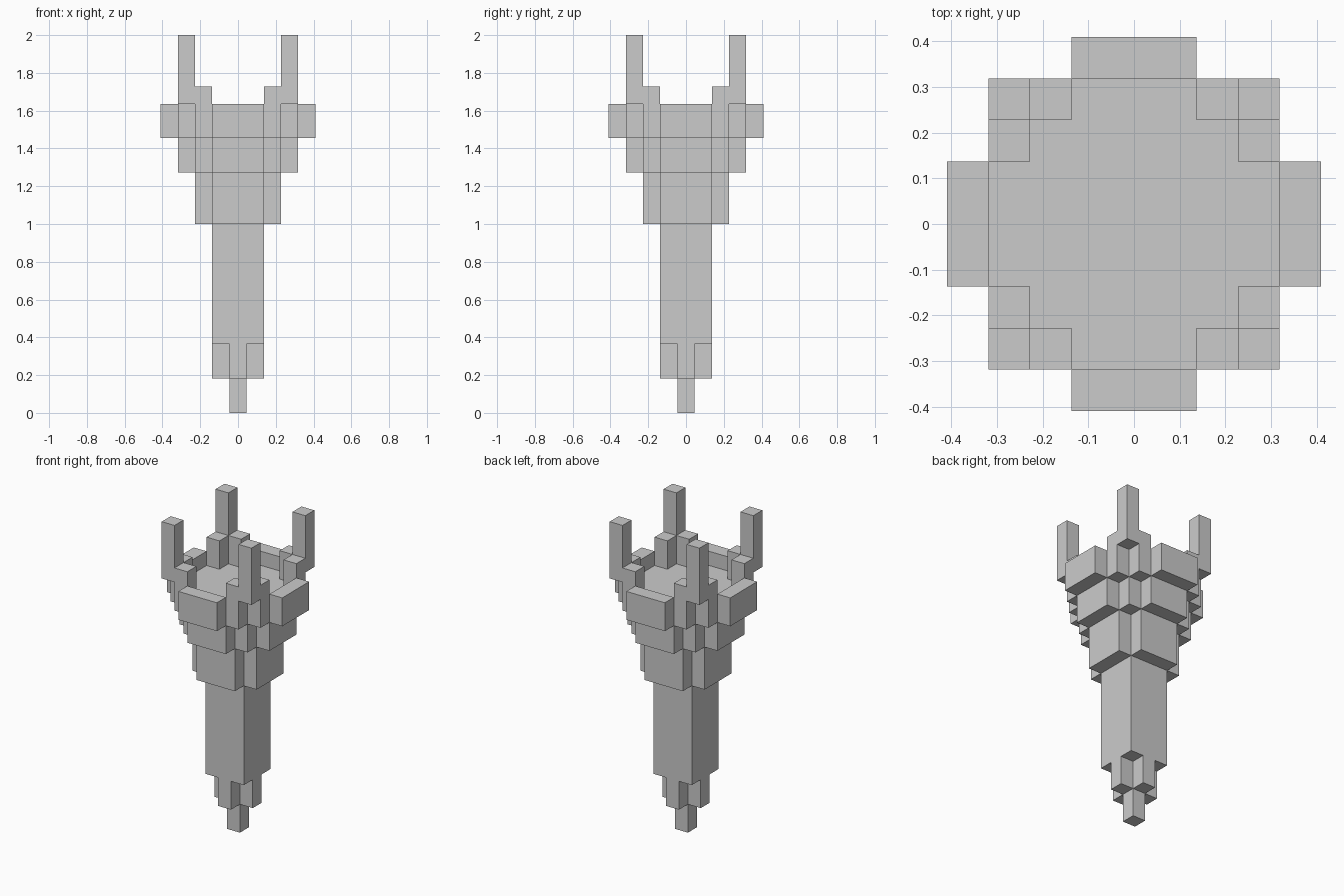
import bpy, bmesh
from mathutils import Vector

if "Cube" in bpy.data.objects:
    bpy.data.objects.remove(bpy.data.objects["Cube"])

U = 1 / 11  # one block; the model is 22 blocks tall


def box(hx, hy, z0, z1):
    """Centred box of blocks reaching hx, hy blocks each side of the middle one."""
    return {(x, y, z) for x in range(-hx, hx + 1)
            for y in range(-hy, hy + 1) for z in range(z0, z1)}


def cross(long, short, z0, z1):
    return box(long, short, z0, z1) | box(short, long, z0, z1)


def pillar(x, y, z0, z1):
    return {(x, y, z) for z in range(z0, z1)}


parts = {
    # stepped handle
    "handle_tip": box(0, 0, 0, 2),
    "handle_taper": cross(1, 0, 2, 4),
    "handle_shaft": box(1, 1, 4, 11),
    # flaring head
    "lower_collar": cross(2, 1, 11, 14),
    "upper_collar": cross(3, 1, 14, 16) | box(2, 2, 14, 16),
    "bowl_floor": cross(3, 1, 16, 17) | box(2, 2, 16, 17),
}
# raised plates on the four sides
for name, dx, dy in (("front", 0, -1), ("back", 0, 1), ("left", -1, 0), ("right", 1, 0)):
    parts[name + "_rim_plate"] = {
        c for i in (-1, 0, 1)
        for c in pillar(4 * dx + i * abs(dy), 4 * dy + i * abs(dx), 16, 18)}
# corner brackets and upright prongs
for name, sx, sy in (("front_left", -1, -1), ("front_right", 1, -1),
                     ("back_left", -1, 1), ("back_right", 1, 1)):
    parts[name + "_bracket"] = pillar(2 * sx, 3 * sy, 16, 19) | pillar(3 * sx, 2 * sy, 16, 19)
    parts[name + "_prong"] = pillar(3 * sx, 3 * sy, 18, 22)

solid = set().union(*parts.values())


def build(name, cells):
    """Make the outside skin of a part, leaving out faces against other blocks."""
    bm = bmesh.new()
    for c in cells:
        mid = Vector((c[0], c[1], c[2] + 0.5))
        for axis in range(3):
            for s in (-1, 1):
                n = [0, 0, 0]
                n[axis] = s
                if tuple(a + b for a, b in zip(c, n)) in solid:
                    continue
                n = Vector(n) / 2
                u = Vector((n.y, n.z, n.x))
                v = n.cross(u) * 2
                bm.faces.new([bm.verts.new((mid + n + a * u + b * v) * U)
                              for a, b in ((-1, -1), (1, -1), (1, 1), (-1, 1))])
    bmesh.ops.remove_doubles(bm, verts=bm.verts[:], dist=1e-4)
    bmesh.ops.dissolve_limit(bm, angle_limit=0.01, verts=bm.verts[:], edges=bm.edges[:])
    mesh = bpy.data.meshes.new(name)
    bm.to_mesh(mesh)
    bm.free()
    bpy.context.collection.objects.link(bpy.data.objects.new(name, mesh))


for name, cells in parts.items():
    build(name, cells)
